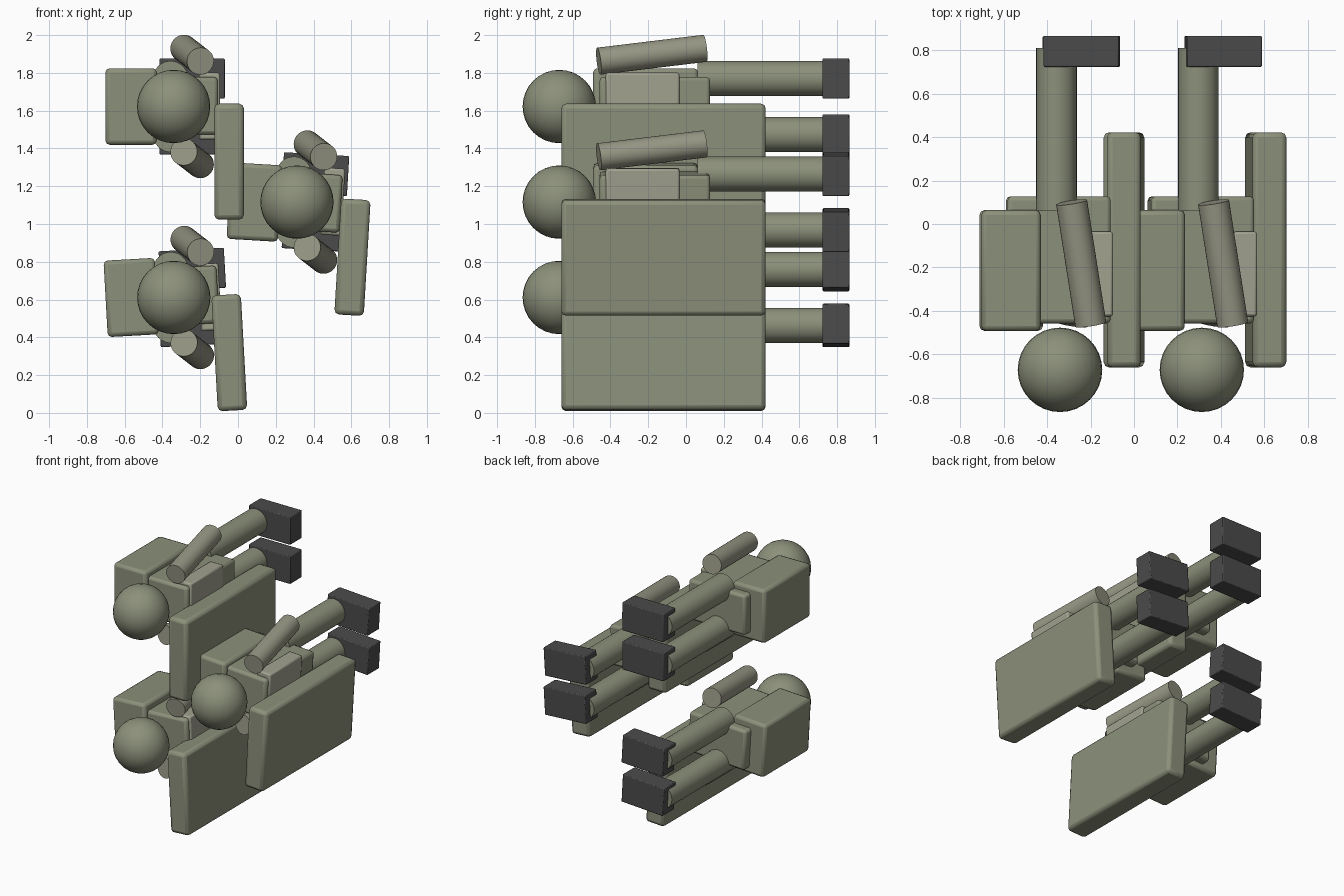
import bpy, math
from mathutils import Vector

if "Cube" in bpy.data.objects:
    bpy.data.objects.remove(bpy.data.objects["Cube"])


def material(name, rgb):
    m = bpy.data.materials.new(name)
    m.diffuse_color = (*rgb, 1)
    m.use_nodes = True
    m.node_tree.nodes["Principled BSDF"].inputs["Base Color"].default_value = m.diffuse_color
    return m


OLIVE = material("olive", (0.26, 0.28, 0.195))
LIGHT = material("light_olive", (0.36, 0.36, 0.28))
ARM = material("arm_olive", (0.31, 0.31, 0.235))
DARK = material("dark_grey", (0.07, 0.07, 0.07))


def finish(name, mat, angle=30):
    ob = bpy.context.object
    ob.name = name
    ob.data.materials.append(mat)
    bpy.ops.object.shade_smooth_by_angle(angle=math.radians(angle))
    return ob


def box(name, center, size, mat, tilt, bevel):
    bpy.ops.mesh.primitive_cube_add(size=1, location=center)
    ob = bpy.context.object
    ob.scale = size
    bpy.ops.object.transform_apply(location=False, rotation=False, scale=True)
    ob.rotation_euler.y = tilt
    finish(name, mat)
    b = ob.modifiers.new("rounded_edges", 'BEVEL')
    b.width = bevel
    b.segments = 2


def rod(name, a, b, radius, mat):
    a, b = Vector(a), Vector(b)
    d = b - a
    bpy.ops.mesh.primitive_cylinder_add(vertices=32, radius=radius, depth=d.length,
                                        location=(a + b) / 2,
                                        rotation=d.to_track_quat('Z', 'Y').to_euler())
    finish(name, mat)


def figure(n, hx, hz, tilt):
    # a lying figure: head towards -y, chest towards +x
    def at(x, y, z):
        return (hx + x, y, hz + z)

    bpy.ops.mesh.primitive_uv_sphere_add(segments=32, ring_count=16, radius=0.194,
                                         location=at(0, -0.671, 0))
    finish(f"head_{n}", OLIVE)
    # torso, chest plate, backpack and shield, each tilted in place
    box(f"torso_{n}", at(-0.004, -0.165, 0.004), (0.475, 0.585, 0.305), OLIVE, tilt, 0.02)
    box(f"chest_plate_{n}", at(0.19, -0.23, 0.002), (0.11, 0.39, 0.355), LIGHT, tilt, 0.012)
    box(f"backpack_{n}", at(-0.225, -0.214, 0), (0.272, 0.555, 0.405), OLIVE, tilt, 0.022)
    box(f"shield_{n}", at(0.294, -0.119, -0.292), (0.156, 1.082, 0.614), OLIVE, tilt, 0.025)
    # legs and boots
    for side, s in (("left", 1), ("right", -1)):
        rod(f"{side}_leg_{n}", at(-0.016, 0.06, s * 0.148), at(-0.016, 0.81, s * 0.148), 0.093, OLIVE)
        box(f"{side}_boot_{n}", at(0.098, 0.794, s * 0.148), (0.346, 0.142, 0.212), DARK, tilt, 0.006)
    # crossed arms
    rod(f"upper_arm_{n}", at(0.142, -0.462, 0.24), at(0.054, 0.1, 0.308), 0.072, ARM)
    rod(f"shield_arm_{n}", at(0.054, -0.462, -0.24), at(0.142, 0.1, -0.308), 0.072, ARM)


figure(1, -0.341, 1.622, 0)
figure(2, 0.312, 1.116, math.radians(3.4))
figure(3, -0.340, 0.611, math.radians(-3.2))
